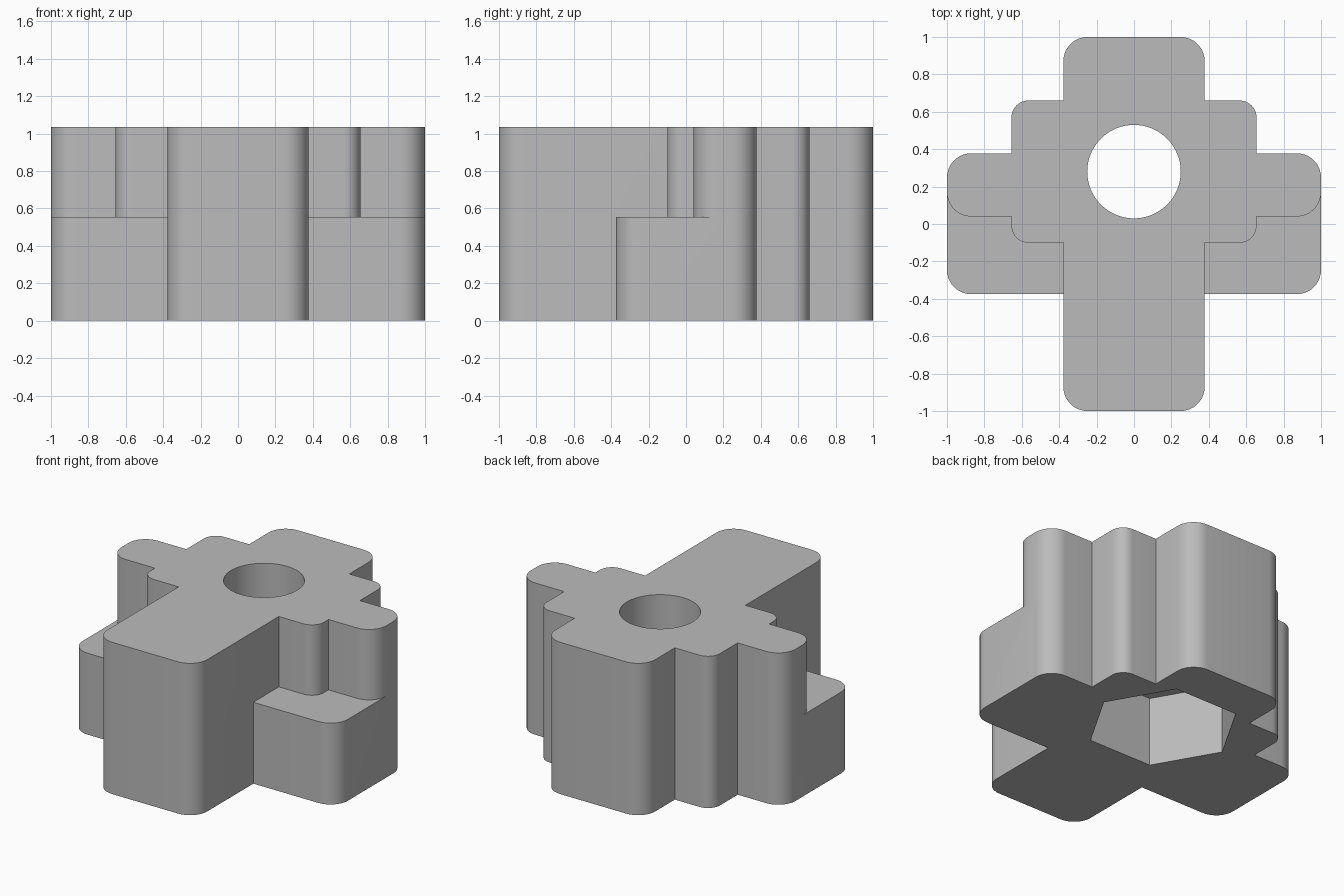
import bpy, bmesh, math
from mathutils import Vector

cube = bpy.data.objects.get("Cube")
if cube:
    bpy.data.objects.remove(cube, do_unlink=True)

grey = bpy.data.materials.new("plain grey")
grey.use_nodes = True
grey.diffuse_color = (0.5, 0.5, 0.5, 1)
grey.node_tree.nodes["Principled BSDF"].inputs["Base Color"].default_value = (0.5, 0.5, 0.5, 1)

ARM, STEP = 0.378, 0.655      # half widths of the arms and the stepped shoulders
R, R_STEP = 0.13, 0.09        # corner radii
LEDGE, TOP = 0.555, 1.035     # heights
HOLE_Y, POCKET = 0.28, 0.475  # bore centre and pocket depth


def rounded(corners, steps=10):
    """Fillet each (x, y, radius) right-angle corner of a closed outline."""
    points = []
    for i, (x, y, r) in enumerate(corners):
        p = Vector((x, y))
        if r == 0:
            points.append(p)
            continue
        a = (Vector(corners[i - 1][:2]) - p).normalized() * r
        b = (Vector(corners[(i + 1) % len(corners)][:2]) - p).normalized() * r
        for k in range(steps + 1):
            t = k / steps * math.pi / 2
            points.append(p + a * (1 - math.sin(t)) + b * (1 - math.cos(t)))
    return points


def mirrored(half):
    """Close a right-hand half outline, front to back, across x = 0."""
    return half + [(-x, y, r) for x, y, r in reversed(half)]


def circle(radius, sides):
    turn = 2 * math.pi / sides
    return [Vector((radius * math.cos(i * turn), HOLE_Y + radius * math.sin(i * turn)))
            for i in range(sides)]


def prism(name, outline, z0, z1):
    bm = bmesh.new()
    face = bm.faces.new([bm.verts.new((p.x, p.y, z0)) for p in outline])
    ext = bmesh.ops.extrude_face_region(bm, geom=[face])
    for v in ext["geom"]:
        if isinstance(v, bmesh.types.BMVert):
            v.co.z = z1
    bmesh.ops.recalc_face_normals(bm, faces=bm.faces)
    mesh = bpy.data.meshes.new(name)
    bm.to_mesh(mesh)
    bm.free()
    mesh.materials.append(grey)
    obj = bpy.data.objects.new(name, mesh)
    bpy.context.collection.objects.link(obj)
    return obj


def combine(target, tool, operation):
    mod = target.modifiers.new(operation.lower(), "BOOLEAN")
    mod.operation, mod.solver, mod.object = operation, "EXACT", tool
    bpy.context.view_layer.objects.active = target
    bpy.ops.object.modifier_apply(modifier=mod.name)
    bpy.data.objects.remove(tool, do_unlink=True)


# Outlines share the front arm, the back shoulders and the back arm
front = [(ARM, -1, R)]
back = [(1, ARM, R), (STEP, ARM, 0), (STEP, 0.66, R_STEP),
        (ARM, 0.66, 0), (ARM, 1, R)]
wide_side = [(ARM, -0.375, 0), (1, -0.375, R)]
stepped_side = [(ARM, -0.1, 0), (STEP, -0.1, R_STEP), (STEP, 0.04, 0), (1, 0.04, R)]

# Body: wide lower block with the stepped upper block on it
body = prism("cross_block", rounded(mirrored(front + wide_side + back)), 0, LEDGE)
upper = prism("upper_block", rounded(mirrored(front + stepped_side + back)), LEDGE, TOP)
combine(body, upper, "UNION")

# Round through hole and hexagonal pocket underneath
combine(body, prism("hole_cutter", circle(0.25, 64), -0.1, TOP + 0.1), "DIFFERENCE")
combine(body, prism("pocket_cutter", circle(0.477, 6), -0.1, POCKET), "DIFFERENCE")

# Smooth fillets with crisp edges
bpy.ops.object.select_all(action="DESELECT")
body.select_set(True)
bpy.context.view_layer.objects.active = body
bpy.ops.object.shade_smooth_by_angle(angle=math.radians(30))
